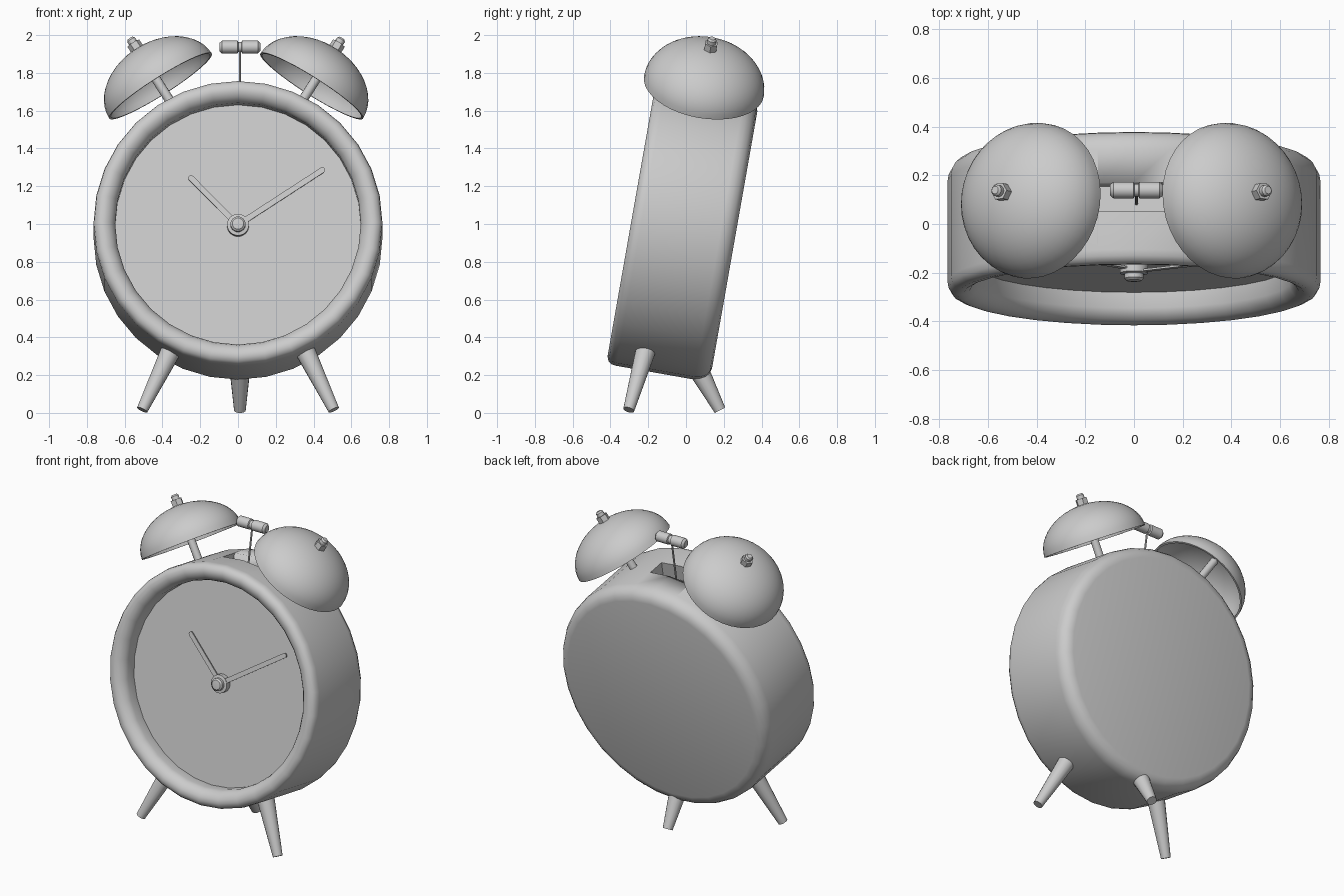
import bpy, bmesh
from math import sin, cos, pi, radians
from mathutils import Matrix, Vector

if "Cube" in bpy.data.objects:
    bpy.data.objects.remove(bpy.data.objects["Cube"])

# Case frame: x across, y along the case axis (back), z up the dial; leans back 10 degrees
TILT = Matrix.Translation((0, -0.02, 0.9645)) @ Matrix.Rotation(radians(-10), 4, 'X')
AXIS_Y = Matrix.Rotation(radians(-90), 4, 'X')


def finish(name, bm, matrix, angle=35):
    bmesh.ops.transform(bm, matrix=matrix, verts=bm.verts)
    bmesh.ops.recalc_face_normals(bm, faces=bm.faces)
    me = bpy.data.meshes.new(name)
    bm.to_mesh(me)
    bm.free()
    ob = bpy.data.objects.new(name, me)
    bpy.context.collection.objects.link(ob)
    bpy.ops.object.select_all(action='DESELECT')
    ob.select_set(True)
    bpy.context.view_layer.objects.active = ob
    bpy.ops.object.shade_smooth_by_angle(angle=radians(angle))
    return ob


def lathe(name, profile, sides, matrix, angle=35):
    """Revolve (radius, height) points about z; open ends are capped."""
    bm = bmesh.new()
    rings = []
    for r, z in profile:
        if r == 0:
            rings.append([bm.verts.new((0, 0, z))] * sides)
        else:
            rings.append([bm.verts.new((r * cos(2 * pi * i / sides), r * sin(2 * pi * i / sides), z))
                          for i in range(sides)])
    for a, b in zip(rings, rings[1:]):
        for i in range(sides):
            j = (i + 1) % sides
            bm.faces.new(list(dict.fromkeys((a[i], a[j], b[j], b[i]))))
    for ring, (r, z) in ((rings[0], profile[0]), (rings[-1], profile[-1])):
        if r > 0:
            bm.faces.new(ring)
    return finish(name, bm, matrix, angle)


def rod(name, a, b, ra, rb, sides, matrix=Matrix()):
    a, b = Vector(a), Vector(b)
    d = b - a
    m = matrix @ Matrix.Translation(a) @ d.to_track_quat('Z', 'Y').to_matrix().to_4x4()
    return lathe(name, [(ra, 0), (rb, d.length)], sides, m)


# Case with rounded rim, recessed dial and flat back
case = lathe("case", [(0.65, -0.15), (0.65, -0.215), (0.658, -0.237), (0.675, -0.258), (0.70, -0.272),
                      (0.725, -0.274), (0.748, -0.264), (0.761, -0.245), (0.765, -0.22), (0.765, 0.20),
                      (0.76, 0.228), (0.745, 0.255), (0.722, 0.274), (0.69, 0.282)],
             32, TILT @ AXIS_Y)

# Hammer slot cut in the top of the case
bm = bmesh.new()
bmesh.ops.create_cube(bm, size=1)
cutter = finish("slot_cutter", bm, TILT @ Matrix.Translation((0, 0, 0.75)) @ Matrix.Diagonal((0.29, 0.12, 0.18, 1)))
cutter.hide_render = True
mod = case.modifiers.new("slot", 'BOOLEAN')
mod.object = cutter
mod.operation = 'DIFFERENCE'
mod.solver = 'EXACT'
bpy.context.view_layer.objects.active = case
bpy.ops.object.modifier_apply(modifier="slot")
bpy.data.objects.remove(cutter)


# Hands: thin bars with rounded ends
def hand(name, length, angle, y):
    w, bm = 0.015, bmesh.new()
    pts = [(w * cos(pi * k / 6), length - w + w * sin(pi * k / 6)) for k in range(7)]
    pts += [(-w, 0), (w, 0)]
    face = bm.faces.new([bm.verts.new((x, 0, z)) for x, z in pts])
    ext = bmesh.ops.extrude_face_region(bm, geom=[face])
    bmesh.ops.translate(bm, vec=(0, 0.008, 0), verts=[v for v in ext['geom'] if isinstance(v, bmesh.types.BMVert)])
    finish(name, bm, TILT @ Matrix.Translation((0, y, 0)) @ Matrix.Rotation(radians(angle), 4, 'Y'))


hand("minute_hand", 0.55, 56.6, -0.182)
hand("hour_hand", 0.37, -44.5, -0.172)

# Hub in the middle of the dial
lathe("hand_hub", [(0.058, -0.15), (0.058, -0.185), (0.04, -0.188), (0.04, -0.207), (0.03, -0.216), (0, -0.219)],
      24, TILT @ AXIS_Y)

# Bells with post, hexagonal nut and bolt
R, H, T = 0.322, 0.235, 0.012
steps = [pi / 2 * k / 12 for k in range(13)]
shell = [(R * cos(t), H * sin(t)) for t in steps[:-1]] + [(0, H)]
inner = [((R - T) * cos(t), (H - T) * sin(t)) for t in steps[:-1]] + [(0, H - T)]
for side, sx in (("left", -1), ("right", 1)):
    m = TILT @ Matrix.Translation((-0.01 + sx * 0.40, -0.02, 0.774)) @ Matrix.Rotation(radians(sx * 32), 4, 'Y')
    lathe(side + "_bell", inner[::-1] + shell, 40, m)
    rod(side + "_bell_post", (0, 0, -0.2), (0, 0, H - 0.005), 0.025, 0.025, 12, m)
    rod(side + "_bell_nut", (0, 0, H - 0.01), (0, 0, H + 0.037), 0.037, 0.037, 6, m)
    lathe(side + "_bell_bolt", [(0.024, H), (0.024, H + 0.058), (0.016, H + 0.068)], 12, m)

# Hammer: thin rod and a double head with a narrow waist
rod("hammer_rod", (0.01, -0.012, 0.66), (0.01, -0.012, 0.985), 0.006, 0.006, 8, TILT)
lathe("hammer_head", [(0.022, -0.108), (0.034, -0.095), (0.034, -0.012), (0.026, -0.008), (0.026, 0.008),
                      (0.034, 0.012), (0.034, 0.095), (0.022, 0.108)], 20,
      TILT @ Matrix.Translation((0.01, -0.012, 0.985)) @ Matrix.Rotation(pi / 2, 4, 'Y'))

# Three tapered legs
for side, sx in (("left", -1), ("right", 1)):
    rod(side + "_front_leg", (sx * 0.34, -0.205, 0.36), (sx * 0.507, -0.303, 0.016), 0.056, 0.03, 16)
rod("rear_leg", (0.01, 0.05, 0.26), (0.01, 0.18, 0.014), 0.058, 0.031, 16)
